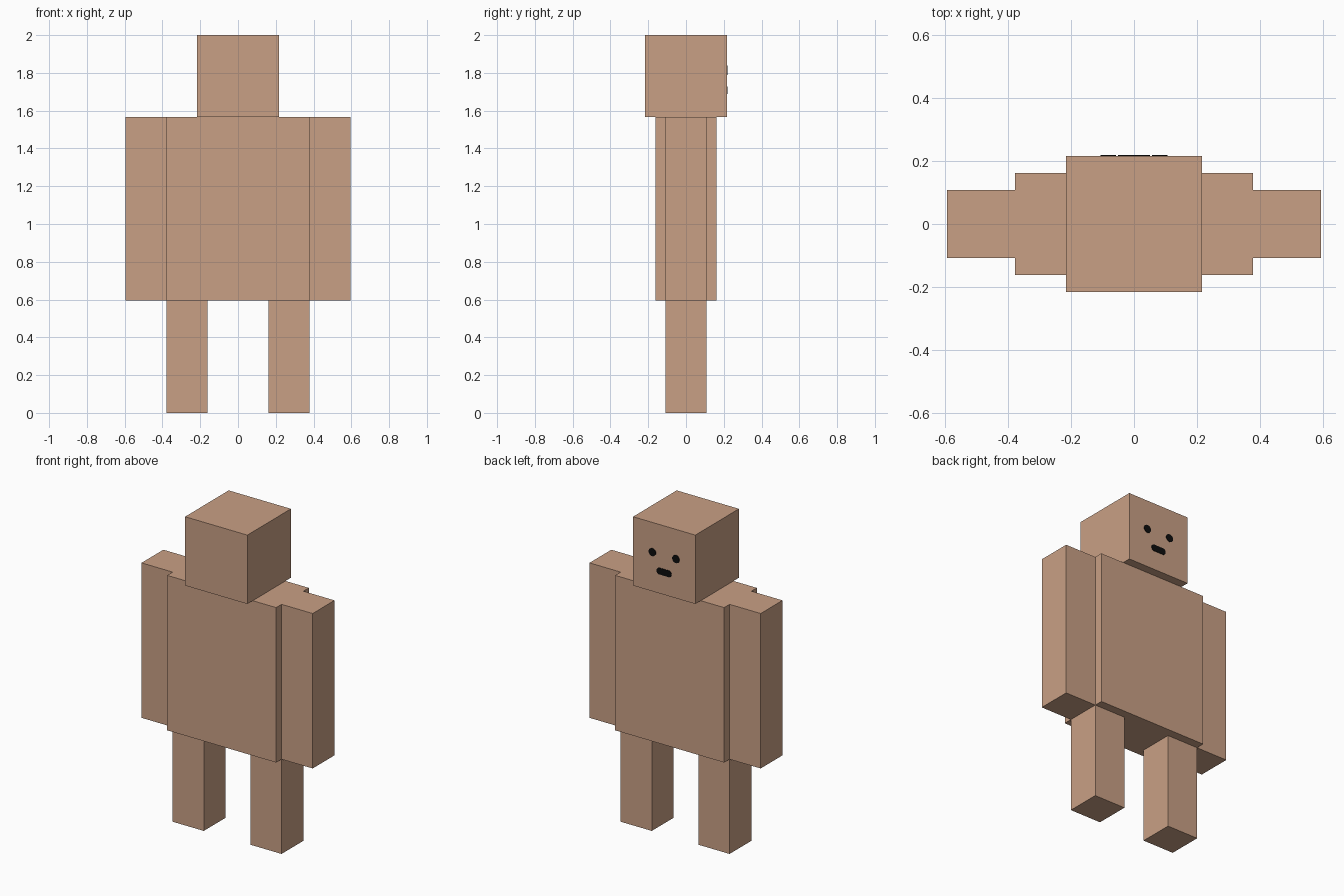
import bpy, bmesh, math

if "Cube" in bpy.data.objects:
    bpy.data.objects.remove(bpy.data.objects["Cube"])

U = 2 / 37  # block unit: the figure is 37 units tall


def material(name, rgb):
    m = bpy.data.materials.new(name)
    m.diffuse_color = (*rgb, 1)
    m.use_nodes = True
    m.node_tree.nodes["Principled BSDF"].inputs["Base Color"].default_value = m.diffuse_color
    return m


skin = material("skin_tan", (0.584, 0.352, 0.235))
black = material("face_black", (0.004, 0.004, 0.004))


def finish(name, bm, mat):
    bmesh.ops.recalc_face_normals(bm, faces=bm.faces)
    mesh = bpy.data.meshes.new(name)
    bm.to_mesh(mesh)
    bm.free()
    mesh.materials.append(mat)
    obj = bpy.data.objects.new(name, mesh)
    bpy.context.collection.objects.link(obj)
    return obj


def block(name, x, y, z):
    """Box between (min, max) pairs given in block units."""
    bm = bmesh.new()
    bmesh.ops.create_cube(bm, size=1)
    for v in bm.verts:
        for i, (lo, hi) in enumerate((x, y, z)):
            v.co[i] = U * (hi if v.co[i] > 0 else lo)
    return finish(name, bm, skin)


def plate(name, cx, cz, radius, stretch=0.0, sides=12):
    """Thin round or pill-shaped plate on the face side (+y) of the head."""
    bm = bmesh.new()
    y = 4 * U
    ring = []
    for i in range(sides):
        a = 2 * math.pi * (i + 0.5) / sides
        shift = math.copysign(stretch, math.cos(a))
        ring.append(bm.verts.new((cx + shift + radius * math.cos(a), y,
                                  cz + radius * math.sin(a))))
    face = bm.faces.new(ring)
    top = bmesh.ops.extrude_face_region(bm, geom=[face])["geom"]
    for v in top:
        if isinstance(v, bmesh.types.BMVert):
            v.co.y += 0.003
    return finish(name, bm, black)


# Head and torso
block("head", (-4, 4), (-4, 4), (29, 37))
block("torso", (-7, 7), (-3, 3), (11, 29))

# Arms, legs and eyes, one per side
for side, s in (("left", -1), ("right", 1)):
    block(side + "_arm", sorted((7 * s, 11 * s)), (-2, 2), (11, 29))
    block(side + "_leg", sorted((3 * s, 7 * s)), (-2, 2), (0, 11))
    plate(side + "_eye", 0.082 * s, 1.814, 0.025)

# Mouth
plate("mouth", 0, 1.708, 0.021, stretch=0.031)
